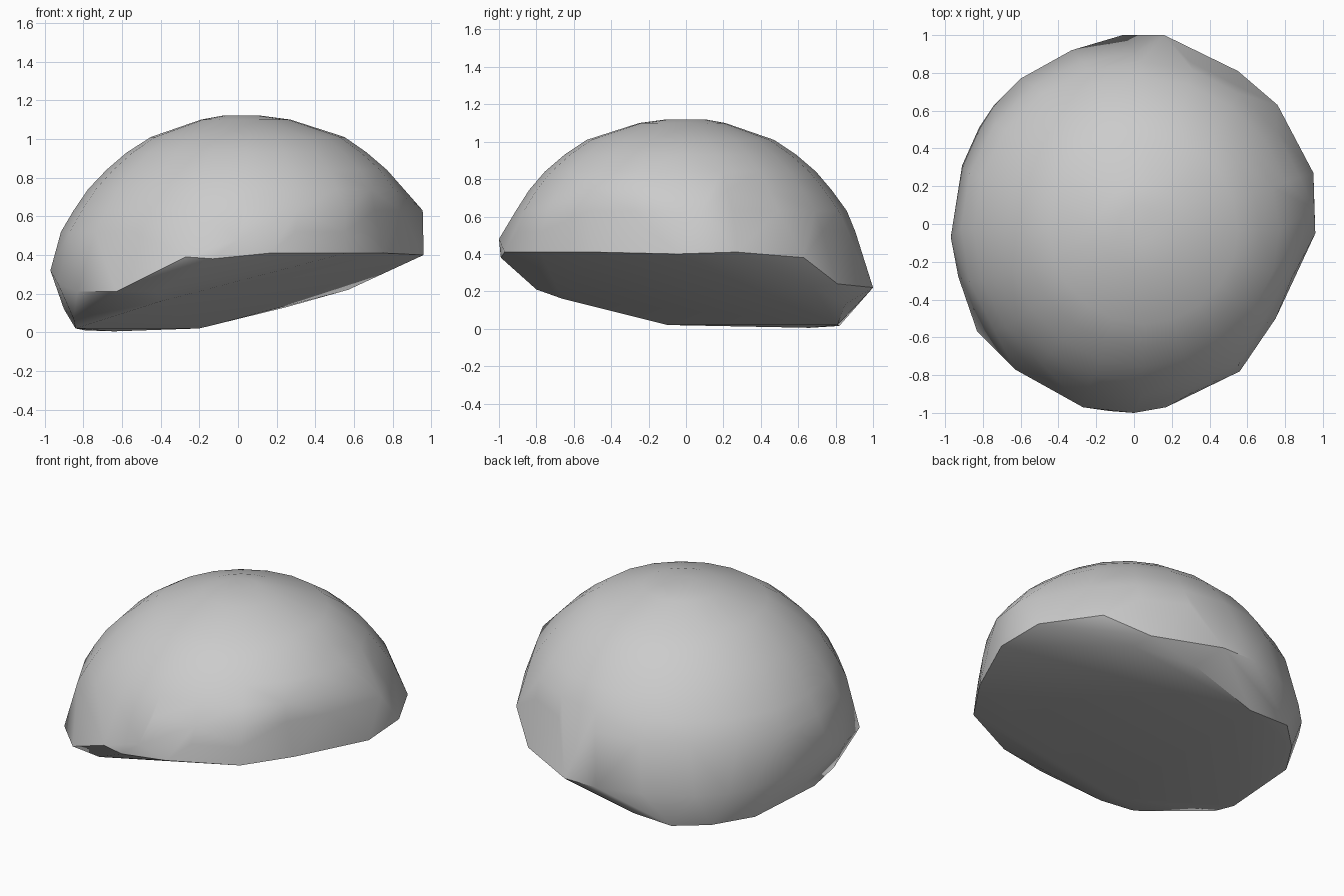
import bpy
import bmesh
from math import sin, cos, tau, radians
from mathutils import Vector

default_cube = bpy.data.objects.get("Cube")
if default_cube:
    bpy.data.objects.remove(default_cube, do_unlink=True)

# Stone colour
stone = bpy.data.materials.new("stone grey")
stone.use_nodes = True
grey = (0.6, 0.6, 0.6, 1)
stone.diffuse_color = grey
stone.node_tree.nodes["Principled BSDF"].inputs["Base Color"].default_value = grey

SEGMENTS = 20

# Dome rings: height, radius, sideways lean, forward lean
DOME_RINGS = [
    (1.12, .1, .02, 0),
    (1.1, .23, .04, -.02),
    (1.01, .5, .05, -.03),
    (.93, .62, .045, -.03),
    (.84, .725, .045, -.03),
    (.74, .81, .035, -.03),
    (.63, .885, .035, -.025),
    (.52, .925, .01, -.02),
]

# Chipped rim around the base of the dome
RIM = [
    (-.06, 1, .22), (.16, 1, .22), (.55, .81, .24), (.76, .63, .38),
    (.95, .27, .41), (.96, -.05, .4), (.75, -.5, .41), (.56, -.78, .41),
    (.17, -.97, .41), (-.13, -.99, .38), (-.27, -.97, .39),
    (-.63, -.77, .21), (-.83, -.57, .21), (-.93, -.28, .25),
    (-.97, -.07, .32), (-.91, .31, .25), (-.82, .51, .22),
    (-.74, .63, .22), (-.6, .77, .22), (-.33, .92, .22),
]

# Upright corners above the rim
CORNERS = [(.955, .08, .63), (0, -1, .48)]

# Edge of the tilted underside
UNDERSIDE = [
    (-.84, -.1, .02), (-.9, .1, .12), (-.79, .43, .01), (-.64, .66, .005),
    (-.47, .82, .015), (-.2, .81, .02), (.25, .85, .13), (.57, .68, .22),
    (-.85, -.28, .07), (-.65, -.72, .19), (-.4, -.66, .16), (-.42, -.8, .21),
]

# Flattened side facet, as a plane direction and distance
FACET_NORMAL = Vector((.88, -.48, 0)).normalized()
FACET_DISTANCE = .87


def flatten_to_facet(point):
    """Push a point back onto the side facet when it lies outside it."""
    excess = point.dot(FACET_NORMAL) - FACET_DISTANCE
    return point - FACET_NORMAL * max(excess, 0)


def dome_points():
    for height, radius, lean_x, lean_y in DOME_RINGS:
        for step in range(SEGMENTS):
            angle = tau * step / SEGMENTS
            yield flatten_to_facet(Vector((lean_x + radius * cos(angle),
                                           lean_y + radius * sin(angle),
                                           height)))


# Wrap all the outlines in one convex stone
bm = bmesh.new()
for point in [*dome_points(), *RIM, *CORNERS, *UNDERSIDE]:
    bm.verts.new(point)
hull = bmesh.ops.convex_hull(bm, input=bm.verts, use_existing_faces=False)
loose = {item for item in hull["geom_interior"] + hull["geom_unused"]
         if isinstance(item, bmesh.types.BMVert)}
bmesh.ops.delete(bm, geom=list(loose), context="VERTS")
bmesh.ops.recalc_face_normals(bm, faces=bm.faces)

mesh = bpy.data.meshes.new("domed_stone")
bm.to_mesh(mesh)
bm.free()
mesh.materials.append(stone)
domed_stone = bpy.data.objects.new("domed_stone", mesh)
bpy.context.collection.objects.link(domed_stone)

# Soft dome, crisp rim
bpy.ops.object.select_all(action="DESELECT")
domed_stone.select_set(True)
bpy.context.view_layer.objects.active = domed_stone
bpy.ops.object.shade_smooth_by_angle(angle=radians(37))
